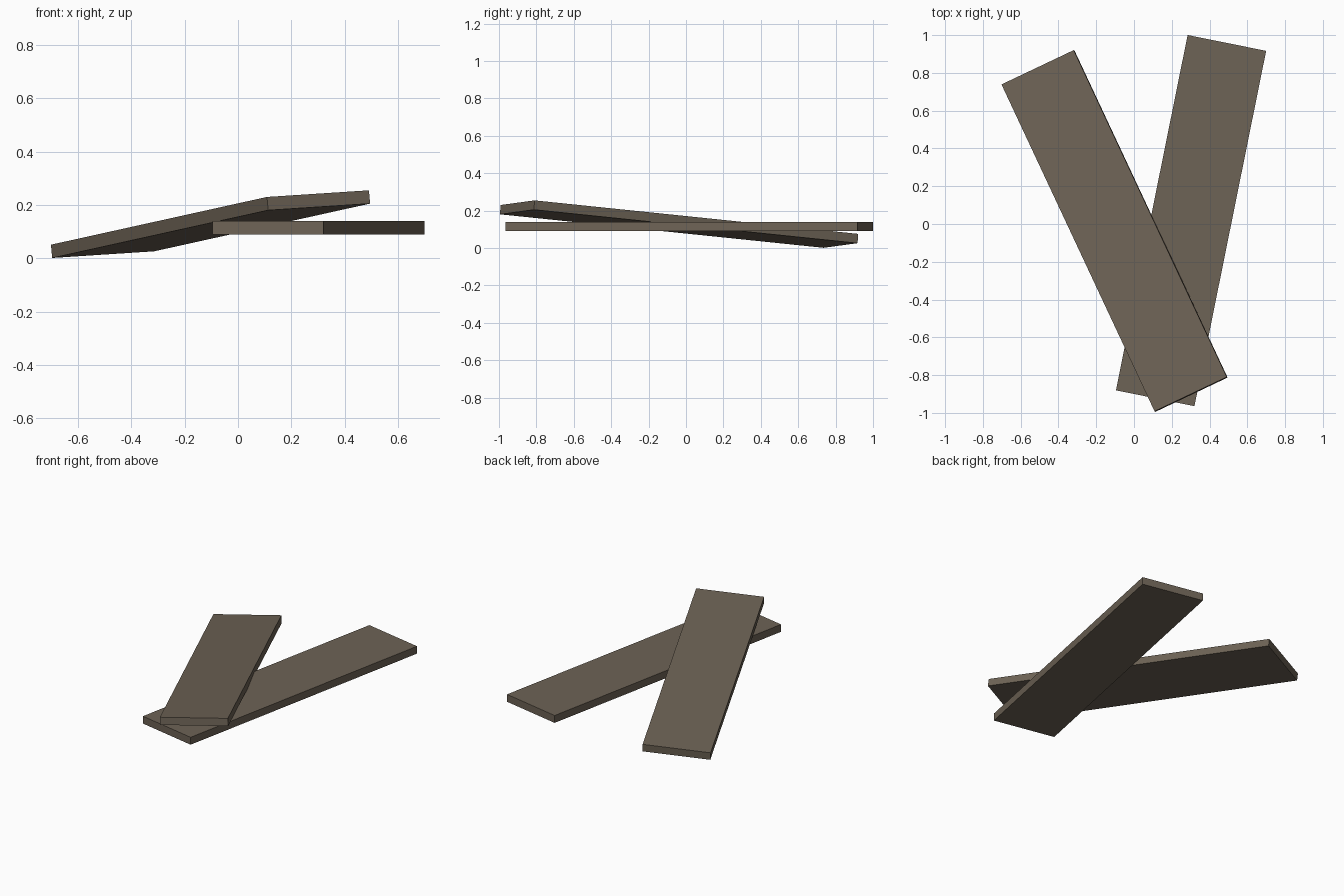
import bpy, bmesh
from mathutils import Matrix, Vector

if "Cube" in bpy.data.objects:
    bpy.data.objects.remove(bpy.data.objects["Cube"])

# Weathered wood colour shared by both boards
wood = bpy.data.materials.new("weathered_wood")
wood.diffuse_color = (0.155, 0.125, 0.092, 1)
wood.use_nodes = True
wood.node_tree.nodes["Principled BSDF"].inputs["Base Color"].default_value = wood.diffuse_color

SIZE = (0.424, 1.919, 0.05)  # width, length, thickness


def plank(name, centre, length_dir, width_dir):
    """A board whose length and width run along the given directions."""
    y = Vector(length_dir).normalized()
    x = Vector(width_dir)
    x = (x - y * x.dot(y)).normalized()
    z = x.cross(y)
    rot = Matrix((x, y, z)).transposed().to_4x4()
    bm = bmesh.new()
    bmesh.ops.create_cube(bm, size=1, matrix=Matrix.Diagonal((*SIZE, 1)))
    mesh = bpy.data.meshes.new(name)
    bm.to_mesh(mesh)
    bm.free()
    mesh.materials.append(wood)
    obj = bpy.data.objects.new(name, mesh)
    obj.matrix_world = Matrix.Translation(centre) @ rot
    bpy.context.collection.objects.link(obj)
    return obj


# Level board underneath
plank("level_plank", (0.302, 0.018, 0.115), (0.38, 1.883, 0), (0.415, -0.083, 0))

# Tilted board crossing over it, high at the front
plank("tilted_plank", (-0.103, -0.037, 0.128), (-0.81, 1.73, -0.179), (0.385, 0.183, 0.025))
